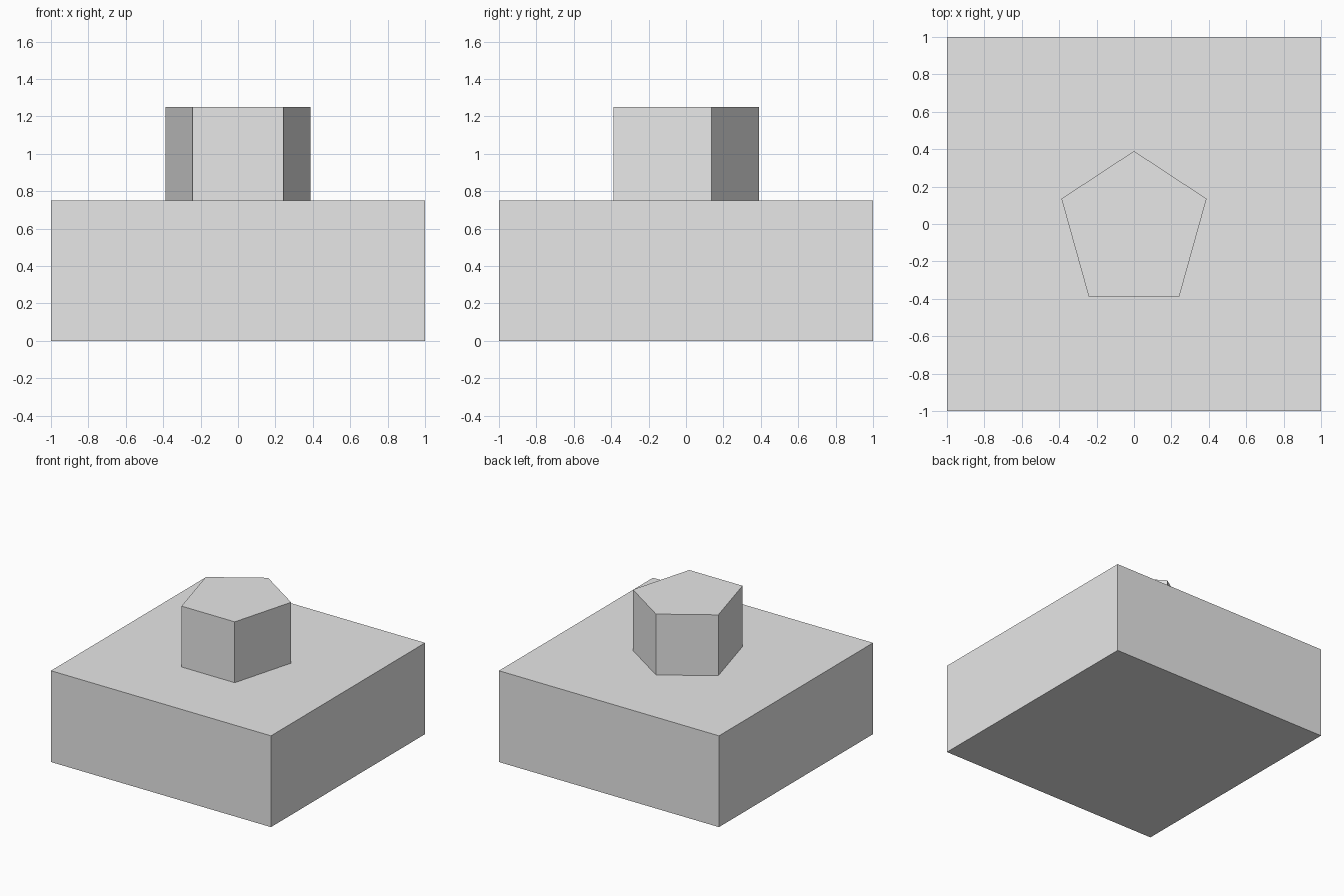
import bpy
import bmesh

cube = bpy.data.objects.get("Cube")
if cube:
    bpy.data.objects.remove(cube, do_unlink=True)

# Single light grey material
grey = bpy.data.materials.new("light grey")
grey.use_nodes = True
grey.diffuse_color = (0.8, 0.8, 0.8, 1)
grey.node_tree.nodes["Principled BSDF"].inputs["Base Color"].default_value = (0.8, 0.8, 0.8, 1)


def prism(name, outline, z0, z1):
    """Extrude a counter-clockwise outline upwards from z0 to z1."""
    bm = bmesh.new()
    base = bm.faces.new([bm.verts.new((x, y, z0)) for x, y in outline])
    top = bmesh.ops.extrude_face_region(bm, geom=[base], use_keep_orig=True)["geom"]
    for v in top:
        if isinstance(v, bmesh.types.BMVert):
            v.co.z = z1
    bmesh.ops.recalc_face_normals(bm, faces=bm.faces)
    mesh = bpy.data.meshes.new(name)
    bm.to_mesh(mesh)
    bm.free()
    mesh.materials.append(grey)
    obj = bpy.data.objects.new(name, mesh)
    bpy.context.collection.objects.link(obj)
    return obj


# Square slab
prism("base_block", [(-1, -1), (1, -1), (1, 1), (-1, 1)], 0, 0.75)

# Five-sided post, flat side to the front and point to the back
prism("pentagon_post",
      [(0, 0.39), (-0.388, 0.135), (-0.242, -0.388), (0.242, -0.388), (0.388, 0.135)],
      0.75, 1.25)
